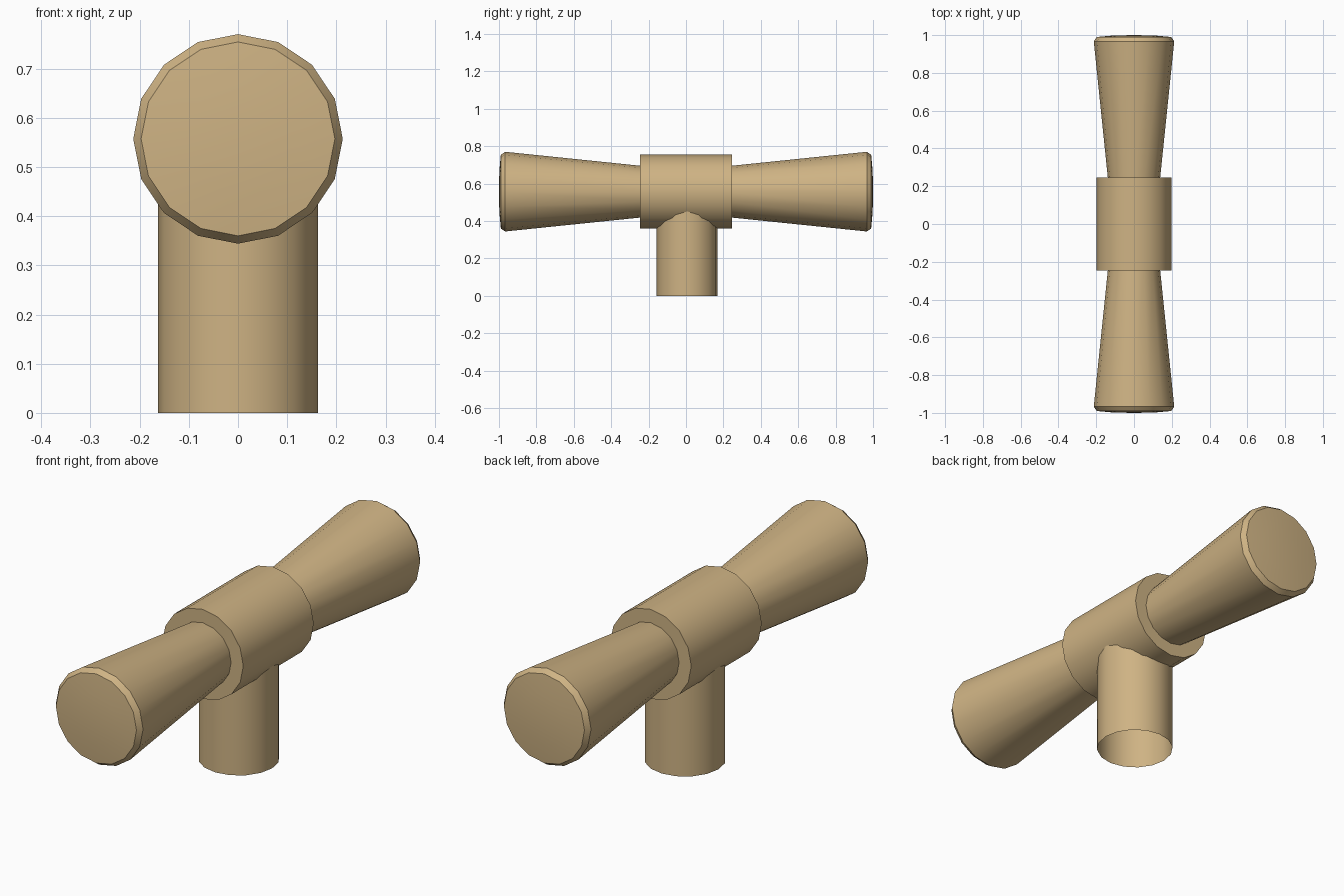
import bpy, math
from mathutils import Matrix

cube = bpy.data.objects.get("Cube")
if cube:
    bpy.data.objects.remove(cube, do_unlink=True)

SIDES = 16
AXIS_Z = 0.557

tan = bpy.data.materials.new("tan")
tan.use_nodes = True
colour = (0.62, 0.45, 0.23, 1)
tan.diffuse_color = colour
tan.node_tree.nodes["Principled BSDF"].inputs["Base Color"].default_value = colour


def lathe(name, profile, matrix):
    """Revolve (radius, height) points around local z; radius 0 makes a pole."""
    verts, faces, rings = [], [], []
    for r, h in profile:
        start = len(verts)
        count = SIDES if r > 0 else 1
        for i in range(count):
            a = math.tau * i / SIDES
            verts.append((r * math.cos(a), r * math.sin(a), h))
        rings.append([start + i % count for i in range(SIDES)])
    for low, high in zip(rings, rings[1:]):
        for i in range(SIDES):
            j = (i + 1) % SIDES
            loop = [low[i], low[j], high[j], high[i]]
            faces.append(list(dict.fromkeys(loop)))
    mesh = bpy.data.meshes.new(name)
    mesh.from_pydata(verts, [], faces)
    mesh.materials.append(tan)
    obj = bpy.data.objects.new(name, mesh)
    bpy.context.collection.objects.link(obj)
    obj.matrix_world = matrix
    bpy.ops.object.select_all(action="DESELECT")
    obj.select_set(True)
    bpy.context.view_layer.objects.active = obj
    bpy.ops.object.shade_smooth_by_angle(angle=math.radians(30))
    return obj


def along_y(sign):
    """Local z points along +y or -y at the height of the bar."""
    return Matrix.Translation((0, 0, AXIS_Z)) @ Matrix.Rotation(-sign * math.pi / 2, 4, "X")


# Upright stem, open at the foot
lathe("stem", [(0.163, 0), (0.163, 0.46)], Matrix.Translation((0, 0.006, 0)))

# Central collar with closed ends
lathe("collar", [(0, -0.246), (0.198, -0.246), (0.198, 0.246), (0, 0.246)], along_y(1))

# Flared grips with a bevelled rim and a slightly domed end
grip = [(0.136, 0.22), (0.213, 0.967), (0.197, 0.99), (0.11, 0.998), (0, 1)]
lathe("back_grip", grip, along_y(1))
lathe("front_grip", grip, along_y(-1))
